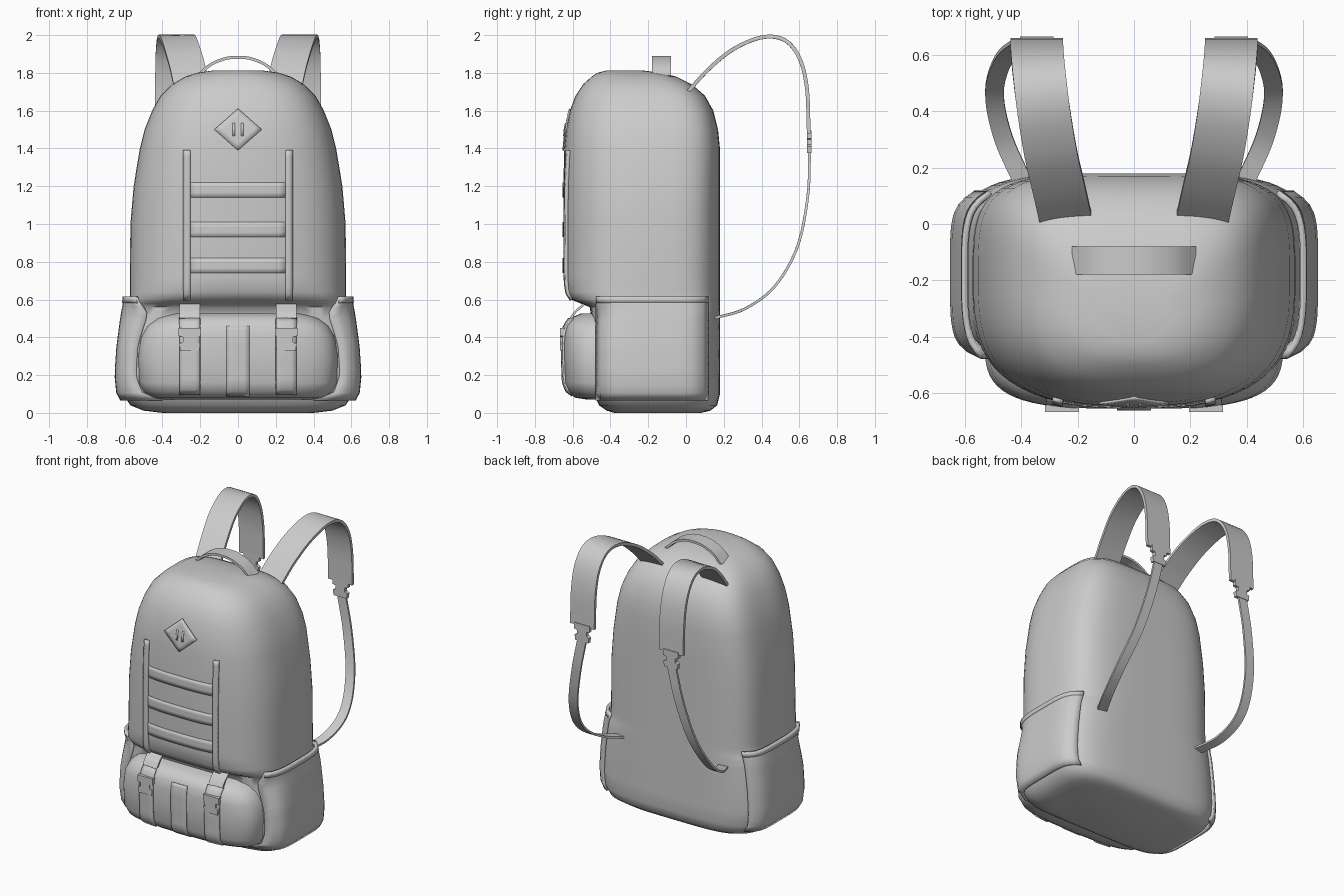
import bpy, bmesh, math
from mathutils import Vector

cube = bpy.data.objects.get("Cube")
if cube:
    bpy.data.objects.remove(cube)

GREY = (0.6, 0.6, 0.6, 1)
fabric = bpy.data.materials.new("grey_fabric")
fabric.use_nodes = True
fabric.diffuse_color = GREY
fabric.node_tree.nodes["Principled BSDF"].inputs["Base Color"].default_value = GREY


def finish(name, bm, angle=40):
    bmesh.ops.recalc_face_normals(bm, faces=bm.faces)
    mesh = bpy.data.meshes.new(name)
    bm.to_mesh(mesh)
    bm.free()
    mesh.materials.append(fabric)
    mesh.shade_smooth()
    mesh.set_sharp_from_angle(angle=math.radians(angle))
    obj = bpy.data.objects.new(name, mesh)
    bpy.context.collection.objects.link(obj)
    return obj


# Profiles: height, half width, front, back, squareness of the front
BODY = [(0, .40, -.38, .08, 4), (.012, .50, -.42, .13, 5), (.04, .57, -.46, .165, 6),
        (.1, .61, -.49, .18, 6), (.2, .62, -.5, .18, 6), (.35, .61, -.5, .18, 6),
        (.5, .59, -.5, .18, 5), (.56, .58, -.51, .18, 4.5), (.58, .575, -.56, .18, 4),
        (.6, .573, -.61, .18, 3.4), (.64, .573, -.64, .18, 3), (.72, .573, -.65, .18, 2.8),
        (1, .57, -.65, .18, 2.8), (1.2, .553, -.65, .18, 2.8), (1.4, .52, -.645, .18, 2.8),
        (1.5, .495, -.635, .17, 2.8), (1.6, .455, -.615, .145, 2.8), (1.68, .41, -.585, .1, 2.8),
        (1.74, .35, -.545, .03, 2.8), (1.78, .28, -.5, -.05, 2.6), (1.8, .22, -.47, -.13, 2.4),
        (1.813, .13, -.42, -.23, 2)]
POUCH = [(.07, .40, -.52, -.4, 3), (.08, .45, -.585, -.4, 3.2), (.11, .50, -.63, -.4, 3.5),
         (.16, .525, -.65, -.4, 3.5), (.3, .53, -.655, -.4, 3.5), (.4, .515, -.655, -.4, 3.5),
         (.46, .48, -.645, -.4, 3.5), (.5, .43, -.62, -.4, 3.2), (.525, .36, -.56, -.4, 3)]


def section(table, z):
    for a, b in zip(table, table[1:]):
        if z <= b[0]:
            break
    t = min(max((z - a[0]) / (b[0] - a[0]), 0), 1)
    return [p + (q - p) * t for p, q in zip(a, b)][1:]


def middle(table, front, back):
    return back if table is POUCH else front + .54 * (back - front)


def front_y(table, x, z):
    w, front, back, n = section(table, z)
    c = middle(table, front, back)
    return c - (c - front) * max(1 - abs(x / w) ** n, 0) ** (1 / n)


def side_x(y, z):
    w, front, back, n = section(BODY, z)
    c = middle(BODY, front, back)
    t, n = ((c - y) / (c - front), n) if y < c else ((y - c) / (back - c), 4)
    return w * max(1 - t ** n, 0) ** (1 / n)


def loft(name, table, sides=64):
    bm = bmesh.new()
    rings = []
    for z, w, front, back, n in table:
        c, ring = middle(table, front, back), []
        for i in range(sides):
            a = math.tau * (i + .5) / sides
            ca, sa = math.cos(a), math.sin(a)
            e = 2 / (n if sa < 0 else 4)
            depth = (c - front) if sa < 0 else max(back - c, .05)
            ring.append(bm.verts.new((math.copysign(w * abs(ca) ** e, ca),
                                      c + math.copysign(depth * abs(sa) ** e, sa), z)))
        rings.append(ring)
    for r, s in zip(rings, rings[1:]):
        for i in range(sides):
            j = (i + 1) % sides
            bm.faces.new((r[i], r[j], s[j], s[i]))
    bm.faces.new(rings[0])
    bm.faces.new(rings[-1])
    return finish(name, bm, 60)


def sheet(name, point, nu, nv, thick):
    """Grid of point(u, v) for u, v from 0 to 1, thickened both ways."""
    bm = bmesh.new()
    v = [[bm.verts.new(point(i / nu, j / nv)) for j in range(nv + 1)] for i in range(nu + 1)]
    for i in range(nu):
        for j in range(nv):
            bm.faces.new((v[i][j], v[i + 1][j], v[i + 1][j + 1], v[i][j + 1]))
    obj = finish(name, bm)
    mod = obj.modifiers.new("thickness", 'SOLIDIFY')
    mod.thickness, mod.offset = thick, 0
    return obj


def strip(name, table, x, width, z0, z1, out, thick, nu=4, nv=16):
    def point(u, v):
        px, z = x + (u - .5) * width, z0 + (z1 - z0) * v
        return (px, front_y(table, px, z) - out, z)
    return sheet(name, point, nu, nv, thick)


def ribbon(name, path, width, thick, side=(1, 0, 0), steps=6):
    """Flat band along a smooth path."""
    p = [Vector(q) for q in path]
    p = [2 * p[0] - p[1]] + p + [2 * p[-1] - p[-2]]
    pts = []
    for a, b, c, d in zip(p, p[1:], p[2:], p[3:]):
        for k in range(steps):
            t = k / steps
            pts.append(.5 * (2 * b + (c - a) * t + (2 * a - 5 * b + 4 * c - d) * t * t
                             + (3 * b - a - 3 * c + d) * t ** 3))
    pts.append(p[-2])
    bm = bmesh.new()
    rings = []
    for i, q in enumerate(pts):
        t = (pts[min(i + 1, len(pts) - 1)] - pts[max(i - 1, 0)]).normalized()
        s = Vector(side)
        s = (s - t * s.dot(t)).normalized()
        n = t.cross(s)
        rings.append([bm.verts.new(q + s * width / 2 * a + n * thick / 2 * b)
                      for a, b in ((-1, -1), (1, -1), (1, 1), (-1, 1))])
    for r, s in zip(rings, rings[1:]):
        for i in range(4):
            j = (i + 1) % 4
            bm.faces.new((r[i], r[j], s[j], s[i]))
    bm.faces.new(rings[0])
    bm.faces.new(rings[-1])
    return finish(name, bm)


def buckle(name, x, y, z, w, h, thick):
    """Clip with a wide head, a notched waist and a wide tail."""
    half = [(.5, .5), (.5, .15), (.3, .1), (.3, -.12), (.46, -.2), (.42, -.5)]
    outline = half + [(-a, b) for a, b in reversed(half)]
    bm = bmesh.new()
    face = bm.faces.new([bm.verts.new((x + a * w, y - thick / 2, z + b * h)) for a, b in outline])
    new = bmesh.ops.extrude_face_region(bm, geom=[face])["geom"]
    bmesh.ops.translate(bm, vec=(0, thick, 0), verts=[g for g in new if isinstance(g, bmesh.types.BMVert)])
    return finish(name, bm, 20)


# Main bag and front pouch
loft("main_body", BODY)
loft("front_pouch", POUCH)

# Diamond patch with two slots
def diamond(u, v):
    x, z = (u - v) * .125, 1.5 + (u + v - 1) * .11
    return (x, front_y(BODY, x, z) - .004, z)

sheet("diamond_patch", diamond, 6, 6, .009)
for s in (-1, 1):
    strip("patch_slot", BODY, s * .022, .012, 1.465, 1.535, .01, .005, 1, 2)

# Horizontal webbing and pouch centre strip
for z in (1.22, 1.01, .82):
    strip("front_webbing", BODY, 0, .52, z - .08, z, .001, .005, 12, 3)
strip("pouch_centre_strip", POUCH, 0, .12, .09, .46, .003, .008)

# Carry handle
ribbon("carry_handle", [(-.215, -.13, 1.78), (-.15, -.13, 1.84), (-.07, -.13, 1.875), (0, -.13, 1.882),
                        (.07, -.13, 1.875), (.15, -.13, 1.84), (.215, -.13, 1.78)], .1, .016, (0, 1, 0))

for s, label in ((1, "left"), (-1, "right")):
    # Front straps and their clips
    strip(label + "_front_strap", BODY, s * .27, .036, .6, 1.39, .005, .02, 2, 24)
    strip(label + "_pouch_strap", POUCH, s * .255, .11, .1, .5, .004, .012)
    ribbon(label + "_pouch_strap_top", [(s * .255, -.61, .5), (s * .255, -.585, .535),
                                        (s * .255, -.54, .575)], .11, .012)
    buckle(label + "_pouch_buckle", s * .255, -.655, .39, .12, .12, .025)

    # Side pocket with hem
    def pocket(u, v):
        y, z = -.47 + .58 * u, .07 + .54 * v
        return (s * (side_x(y, z) + .008 + .016 * math.sin(math.pi * min(u * 4, (1 - u) * 4, .5))), y, z)

    def hem(u, v):
        x, y, z = pocket(u, .95 + .06 * v)
        return (x + s * .004, y, z)

    sheet(label + "_side_pocket", pocket, 24, 14, .02)
    sheet(label + "_pocket_hem", hem, 24, 2, .022)

    # Padded shoulder strap, clip and lower webbing
    ribbon(label + "_shoulder_strap", [(s * .24, .01, 1.7), (s * .265, .12, 1.82), (s * .295, .25, 1.925),
                                       (s * .32, .4, 1.988), (s * .335, .52, 1.975), (s * .343, .6, 1.88),
                                       (s * .345, .64, 1.72), (s * .345, .65, 1.48)], .187, .02)
    buckle(label + "_strap_buckle", s * .345, .652, 1.435, .12, .12, .025)
    ribbon(label + "_lower_strap", [(s * .345, .655, 1.4), (s * .4, .645, 1.15), (s * .46, .59, .88),
                                    (s * .495, .47, .67), (s * .465, .31, .55), (s * .39, .14, .5)], .066, .014)
